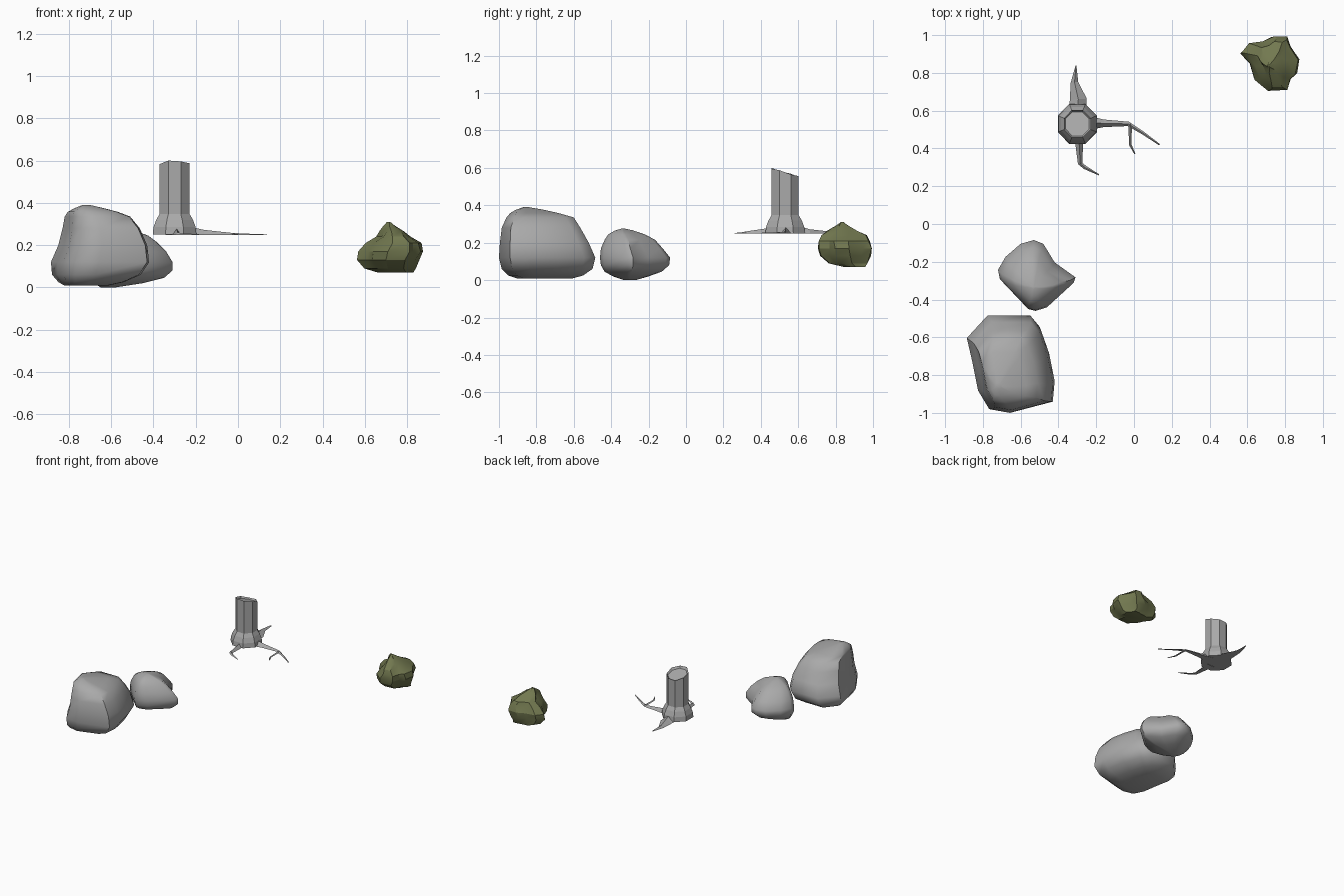
import bpy, bmesh, math, random

if "Cube" in bpy.data.objects:
    bpy.data.objects.remove(bpy.data.objects["Cube"])

random.seed(4)


def material(name, rgb):
    m = bpy.data.materials.new(name)
    m.diffuse_color = (*rgb, 1)
    m.use_nodes = True
    m.node_tree.nodes["Principled BSDF"].inputs["Base Color"].default_value = m.diffuse_color
    return m


GREY = material("stone grey", (0.40, 0.40, 0.40))
MOSS = material("moss green", (0.17, 0.19, 0.08))


def finish(name, bm, mat, angle):
    bmesh.ops.recalc_face_normals(bm, faces=bm.faces[:])
    me = bpy.data.meshes.new(name)
    bm.to_mesh(me)
    bm.free()
    ob = bpy.data.objects.new(name, me)
    bpy.context.collection.objects.link(ob)
    me.materials.append(mat)
    if angle:
        bpy.ops.object.select_all(action='DESELECT')
        ob.select_set(True)
        bpy.context.view_layer.objects.active = ob
        bpy.ops.object.shade_smooth_by_angle(angle=math.radians(angle))
    return ob


def loft(bm, rings):
    """Skin a stack of equal-length point rings and cap both ends."""
    vs = [[bm.verts.new(p) for p in r] for r in rings]
    n = len(vs[0])
    for a, b in zip(vs, vs[1:]):
        for i in range(n):
            j = (i + 1) % n
            bm.faces.new((a[i], a[j], b[j], b[i]))
    bm.faces.new(vs[0][::-1])
    bm.faces.new(vs[-1])


def rock(name, outline, levels, mat, angle, jitter=0):
    """Plan outline refitted to the x and y range of every height level."""
    xs, ys = zip(*outline)
    x0, y0, w, d = min(xs), min(ys), max(xs) - min(xs), max(ys) - min(ys)
    rings = []
    for z, xa, xb, ya, yb in levels:
        rings.append([(xa + (x - x0) / w * (xb - xa) + random.uniform(-jitter, jitter),
                       ya + (y - y0) / d * (yb - ya) + random.uniform(-jitter, jitter),
                       z) for x, y in outline])
    bm = bmesh.new()
    loft(bm, rings)
    finish(name, bm, mat, angle)


# Large boulder
rock("large_boulder",
     [(-.89, -.60), (-.86, -.73), (-.83, -.88), (-.77, -.98), (-.66, -1), (-.43, -.94),
      (-.42, -.83), (-.45, -.68), (-.50, -.54), (-.55, -.48), (-.78, -.48)],
     [(.008, -.82, -.62, -.90, -.61), (.025, -.85, -.54, -.95, -.55),
      (.06, -.88, -.46, -.985, -.50), (.12, -.885, -.42, -1, -.485),
      (.20, -.85, -.43, -.995, -.52), (.28, -.83, -.465, -.985, -.565),
      (.335, -.82, -.51, -.96, -.60), (.358, -.805, -.57, -.94, -.68),
      (.376, -.77, -.64, -.91, -.76), (.39, -.735, -.70, -.87, -.84)], GREY, 50)

# Small boulder
rock("small_boulder",
     [(-.72, -.24), (-.71, -.29), (-.56, -.45), (-.52, -.46), (-.46, -.44), (-.32, -.31),
      (-.31, -.28), (-.42, -.20), (-.48, -.10), (-.53, -.08), (-.60, -.10), (-.68, -.17)],
     [(0, -.65, -.58, -.33, -.27), (.02, -.68, -.45, -.39, -.20),
      (.045, -.70, -.35, -.435, -.13), (.08, -.72, -.31, -.455, -.09),
      (.12, -.72, -.31, -.46, -.085), (.17, -.70, -.34, -.455, -.125),
      (.215, -.67, -.385, -.435, -.165), (.245, -.63, -.425, -.415, -.22),
      (.265, -.58, -.48, -.38, -.28), (.275, -.545, -.52, -.345, -.325)], GREY, 50)

# Mossy stone with a pointed top
rock("mossy_stone",
     [(.56, .91), (.61, .85), (.64, .77), (.71, .71), (.81, .715), (.83, .77), (.86, .80),
      (.88, .88), (.83, .95), (.81, 1), (.74, 1), (.68, .97), (.60, .965)],
     [(.07, .66, .83, .84, .96), (.09, .60, .84, .76, .97), (.13, .565, .86, .715, .985),
      (.17, .565, .88, .705, .995), (.21, .605, .87, .71, .98), (.24, .65, .82, .725, .965),
      (.265, .67, .79, .76, .91), (.29, .69, .75, .80, .865), (.31, .71, .72, .83, .84)],
     MOSS, 28, 0.005)

# Hollow stump: flared foot, eight-sided shaft, slanted broken rim
CX, CY = -.30, .53


def octagon(r, z, slant=0, jag=0):
    pts = []
    for i in range(8):
        a = math.radians(22.5 + 45 * i)
        y = math.sin(a)
        pts.append((CX + r * math.cos(a), CY + r * 1.02 * y,
                    z - slant * y + (jag if i % 2 else -jag)))
    return pts


bm = bmesh.new()
loft(bm, [octagon(.112, .25), octagon(.108, .285), octagon(.094, .32), octagon(.077, .347),
          octagon(.077, .576, .024, .002), octagon(.068, .562, .02)])
finish("stump", bm, GREY, 0)


# Roots: low ridged strips, tapering to a point
def root(name, path):
    """path: x, y, ridge height, half width"""
    rings = []
    for i, (x, y, z, h) in enumerate(path):
        a, b = path[max(i - 1, 0)], path[min(i + 1, len(path) - 1)]
        dx, dy = b[0] - a[0], b[1] - a[1]
        k = h / math.hypot(dx, dy)
        nx, ny = -dy * k, dx * k
        rings.append([(x + nx, y + ny, .248), (x, y, z), (x - nx, y - ny, .248)])
    bm = bmesh.new()
    loft(bm, rings)
    finish(name, bm, GREY, 0)


root("back_root", [(-.30, .58, .30, .045), (-.295, .66, .272, .045),
                   (-.315, .75, .262, .02), (-.307, .84, .256, .002)])
root("right_root", [(-.24, .535, .29, .038), (-.16, .533, .272, .02), (-.03, .53, .258, .012),
                    (.05, .48, .254, .008), (.135, .42, .251, .004)])
root("right_root_branch", [(-.02, .53, .257, .009), (-.02, .42, .254, .007),
                           (.005, .37, .251, .003)])
root("front_root", [(-.29, .48, .29, .032), (-.29, .42, .275, .02), (-.285, .32, .26, .012),
                    (-.26, .30, .256, .01), (-.185, .26, .252, .003)])
